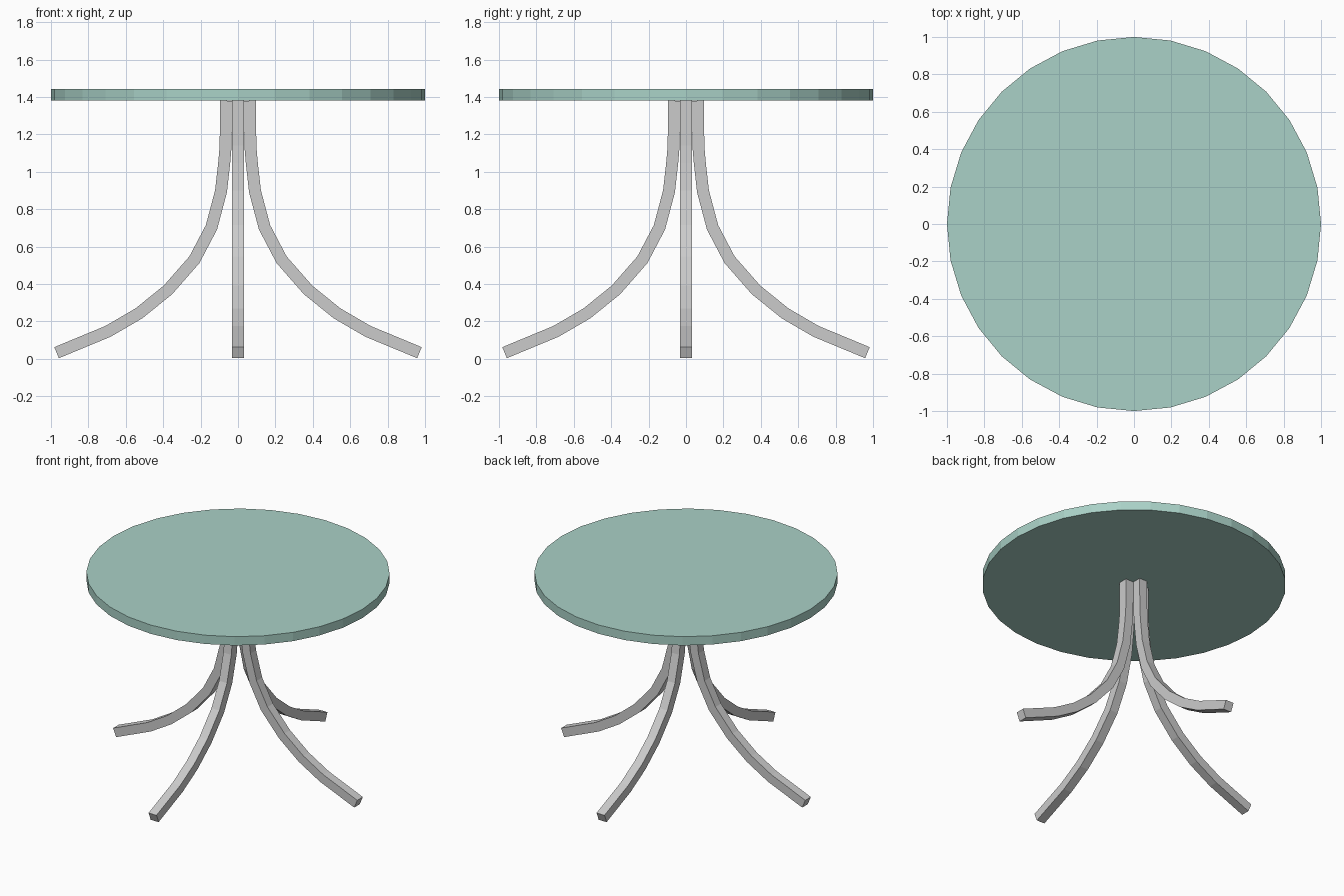
import bpy, bmesh, math
from mathutils import Vector, Matrix

if "Cube" in bpy.data.objects:
    bpy.data.objects.remove(bpy.data.objects["Cube"])

W = 0.064  # square leg bar thickness

# Leg centreline: distance from axis, height
PATH = [(0.064, 1.38), (0.066, 1.14), (0.074, 1.045), (0.091, 0.895),
        (0.142, 0.703), (0.233, 0.53), (0.374, 0.369), (0.53, 0.243),
        (0.695, 0.147), (0.97, 0.033)]


def finish(name, bm, mat=None):
    bmesh.ops.recalc_face_normals(bm, faces=bm.faces)
    me = bpy.data.meshes.new(name)
    bm.to_mesh(me)
    bm.free()
    ob = bpy.data.objects.new(name, me)
    bpy.context.collection.objects.link(ob)
    if mat:
        me.materials.append(mat)
    return ob


def leg(name, angle):
    """Square bar swept along PATH with mitred joints."""
    bm = bmesh.new()
    pts = [Vector(p) for p in PATH]
    dirs = [(b - a).normalized() for a, b in zip(pts, pts[1:])]
    rings = []
    for i, p in enumerate(pts):
        d0, d1 = dirs[max(i - 1, 0)], dirs[min(i, len(dirs) - 1)]
        t = (d0 + d1).normalized()
        n = Vector((-t.y, t.x)) * (W / 2 / t.dot(d1))
        a, b = p + n, p - n
        rings.append([bm.verts.new((q.x, y, q.y)) for q, y in
                      ((a, -W / 2), (a, W / 2), (b, W / 2), (b, -W / 2))])
    for r, s in zip(rings, rings[1:]):
        for k in range(4):
            bm.faces.new((r[k], r[(k + 1) % 4], s[(k + 1) % 4], s[k]))
    bm.faces.new(rings[0])
    bm.faces.new(rings[-1])
    bmesh.ops.rotate(bm, verts=bm.verts, cent=(0, 0, 0),
                     matrix=Matrix.Rotation(angle, 3, 'Z'))
    return finish(name, bm)


# Four splayed legs
for i, side in enumerate(("right", "back", "left", "front")):
    leg(side + "_leg", i * math.pi / 2)

# Round 32-sided tabletop
green = bpy.data.materials.new("green_top")
green.diffuse_color = (0.40, 0.64, 0.57, 1)
green.use_nodes = True
green.node_tree.nodes["Principled BSDF"].inputs["Base Color"].default_value = green.diffuse_color
bm = bmesh.new()
rim = [bm.verts.new((math.cos(a), math.sin(a), 1.38))
       for a in (2 * math.pi * k / 32 for k in range(32))]
face = bm.faces.new(rim)
ext = bmesh.ops.extrude_face_region(bm, geom=[face], use_keep_orig=True)
bmesh.ops.translate(bm, vec=(0, 0, 0.064),
                    verts=[v for v in ext["geom"] if isinstance(v, bmesh.types.BMVert)])
finish("tabletop", bm, green)
